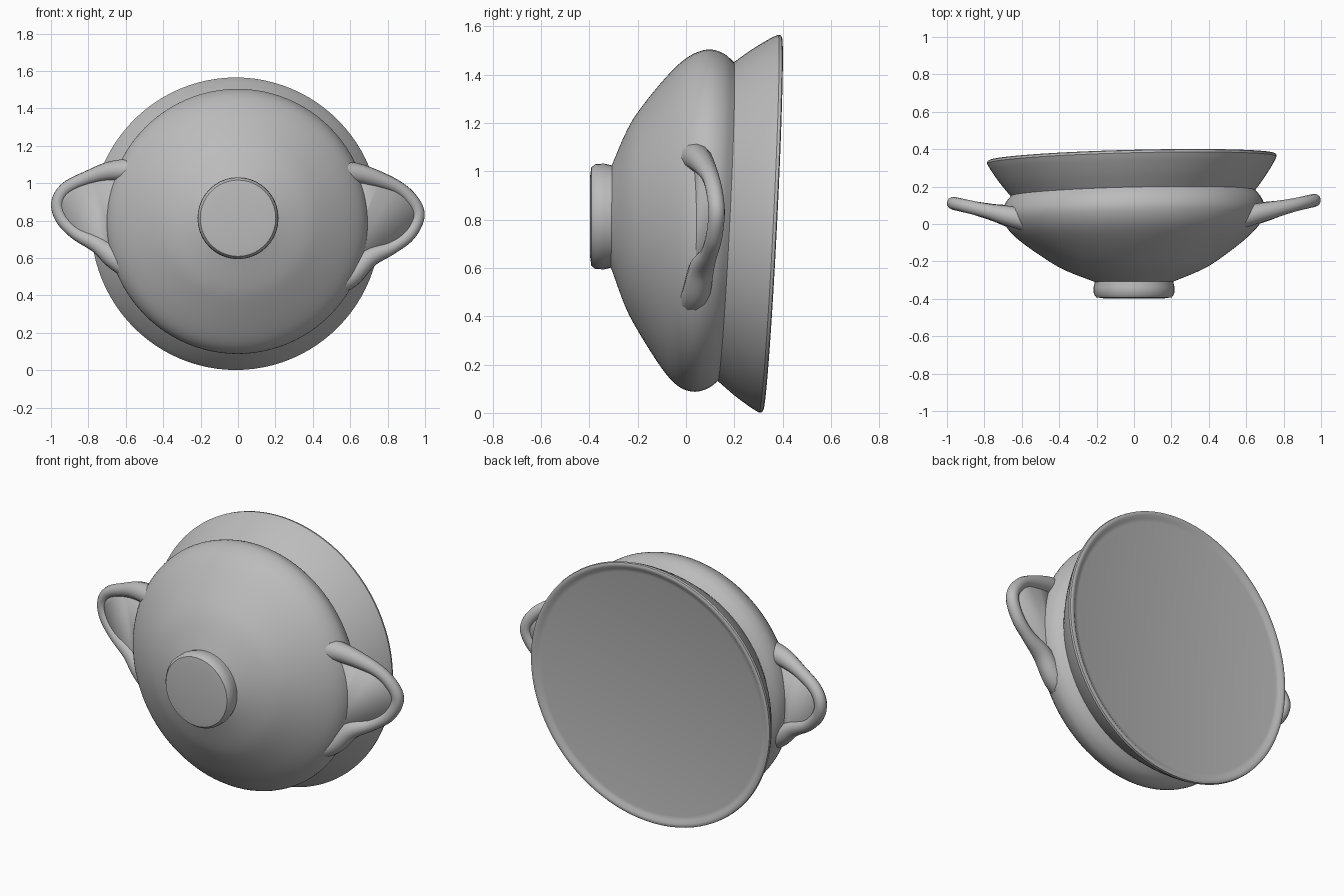
import bpy, bmesh, math
from mathutils import Vector

cube = bpy.data.objects.get("Cube")
if cube:
    bpy.data.objects.remove(cube, do_unlink=True)

# One plain clay colour
clay = bpy.data.materials.new("grey clay")
clay.use_nodes = True
GREY = (0.5, 0.5, 0.5, 1)
clay.diffuse_color = GREY
clay.node_tree.nodes["Principled BSDF"].inputs["Base Color"].default_value = GREY


def finish(bm, name, angle=50):
    bmesh.ops.recalc_face_normals(bm, faces=bm.faces)
    mesh = bpy.data.meshes.new(name)
    bm.to_mesh(mesh)
    bm.free()
    obj = bpy.data.objects.new(name, mesh)
    bpy.context.collection.objects.link(obj)
    mesh.materials.append(clay)
    smooth(obj, angle)
    return obj


def smooth(obj, angle=50):
    bpy.ops.object.select_all(action='DESELECT')
    obj.select_set(True)
    bpy.context.view_layer.objects.active = obj
    bpy.ops.object.shade_smooth_by_angle(angle=math.radians(angle))


def catmull(points, steps):
    """Smooth path through control points of any dimension."""
    p = [Vector(q) for q in points]
    p = [p[0]] + p + [p[-1]]
    out = []
    for a, b, c, d in zip(p, p[1:], p[2:], p[3:]):
        for i in range(steps):
            t = i / steps
            out.append(0.5 * (2 * b + (c - a) * t + (2 * a - 5 * b + 4 * c - d) * t ** 2
                              + (3 * b - a - 3 * c + d) * t ** 3))
    return out + [p[-1]]


def lathe(name, profile, sides=96):
    """Turn (radius, y) pairs about the y axis, leaning more toward the rim."""
    bm = bmesh.new()
    rings = []
    for r, y in profile:
        k = min(1, max(0, (y + 0.38) / 0.4))               # lean grows from foot to rim
        cz = 0.813 - 0.03 * min(1, max(0, (y + 0.3) / 0.65))
        cx = -0.012 * max(0, y) / 0.35
        ring = []
        for i in range(sides):
            a = 2 * math.pi * i / sides
            x, z = r * math.cos(a) * 0.99, r * math.sin(a)
            ring.append(bm.verts.new((x + cx, y + k * (0.05 * z + 0.025 * x), z + cz)))
        rings.append(ring)
    for lo, hi in zip(rings, rings[1:]):
        for i in range(sides):
            j = (i + 1) % sides
            bm.faces.new((lo[i], lo[j], hi[j], hi[i]))
    bm.faces.new(rings[0])
    bm.faces.new(rings[-1])
    return finish(bm, name, 35)


# Rounded bowl up to the waist, then the flaring neck with its shallow closed mouth
bowl = [(0.18, -0.32), (0.235, -0.30), (0.36, -0.25), (0.45, -0.20), (0.59, -0.10),
        (0.675, -0.02), (0.708, 0.055), (0.695, 0.12), (0.66, 0.165)]
neck = [(0.66, 0.165), (0.715, 0.235), (0.762, 0.305), (0.782, 0.342)]
mouth = [(0.780, 0.354), (0.772, 0.358), (0.757, 0.357), (0.742, 0.346), (0.72, 0.341)]
lathe("bowl_and_neck", catmull(bowl, 4)[:-1] + catmull(neck, 4) + [Vector(m) for m in mouth])

# Short foot disc
lathe("foot", [(0.16, -0.398), (0.204, -0.392), (0.217, -0.375), (0.219, -0.34),
               (0.212, -0.31), (0.212, -0.28)], 40)


def handle(name, side, tip_y, path):
    """Thick rounded rim around a thinner web; path holds (|x|, z, radius)."""
    samples = catmull(path, 6)

    def place(s):
        return Vector((side * s[0], tip_y - 0.23 * (0.97 - s[0]), s[1]))

    curve = bpy.data.curves.new(name + "_rim", 'CURVE')
    curve.dimensions = '3D'
    curve.bevel_depth = 0.035
    curve.bevel_resolution = 4
    curve.use_fill_caps = True
    spline = curve.splines.new('POLY')
    spline.points.add(len(samples) - 1)
    for pt, s in zip(spline.points, samples):
        pt.co = (*place(s), 1)
        pt.radius = s[2]
    curve.materials.append(clay)
    rim = bpy.data.objects.new(name + "_rim", curve)
    bpy.context.collection.objects.link(rim)
    bpy.ops.object.select_all(action='DESELECT')
    rim.select_set(True)
    bpy.context.view_layer.objects.active = rim
    bpy.ops.object.convert(target='MESH')
    smooth(bpy.context.object)

    # Flat web filling the loop
    bm = bmesh.new()
    face = bm.faces.new([bm.verts.new(place(s)) for s in samples])
    bmesh.ops.triangulate(bm, faces=[face])
    web = finish(bm, name + "_web")
    mod = web.modifiers.new("thickness", 'SOLIDIFY')
    mod.thickness = 0.04
    mod.offset = 0


handle("right_handle", -1, 0.112,
       [(0.55, 1.07, 1.8), (0.68, 1.065, 1.5), (0.80, 1.03, 1.1), (0.915, 0.975, 1),
        (0.964, 0.90, 1), (0.945, 0.815, 1), (0.87, 0.735, 1), (0.75, 0.67, 1.3),
        (0.66, 0.60, 1.7), (0.54, 0.52, 1.8)])
handle("left_handle", 1, 0.128,
       [(0.55, 1.06, 1.8), (0.67, 1.045, 1.5), (0.84, 0.985, 1.05), (0.93, 0.91, 1),
        (0.964, 0.825, 1), (0.915, 0.725, 1), (0.82, 0.655, 1.05), (0.70, 0.60, 1.5),
        (0.60, 0.50, 1.7), (0.50, 0.45, 1.7)])
